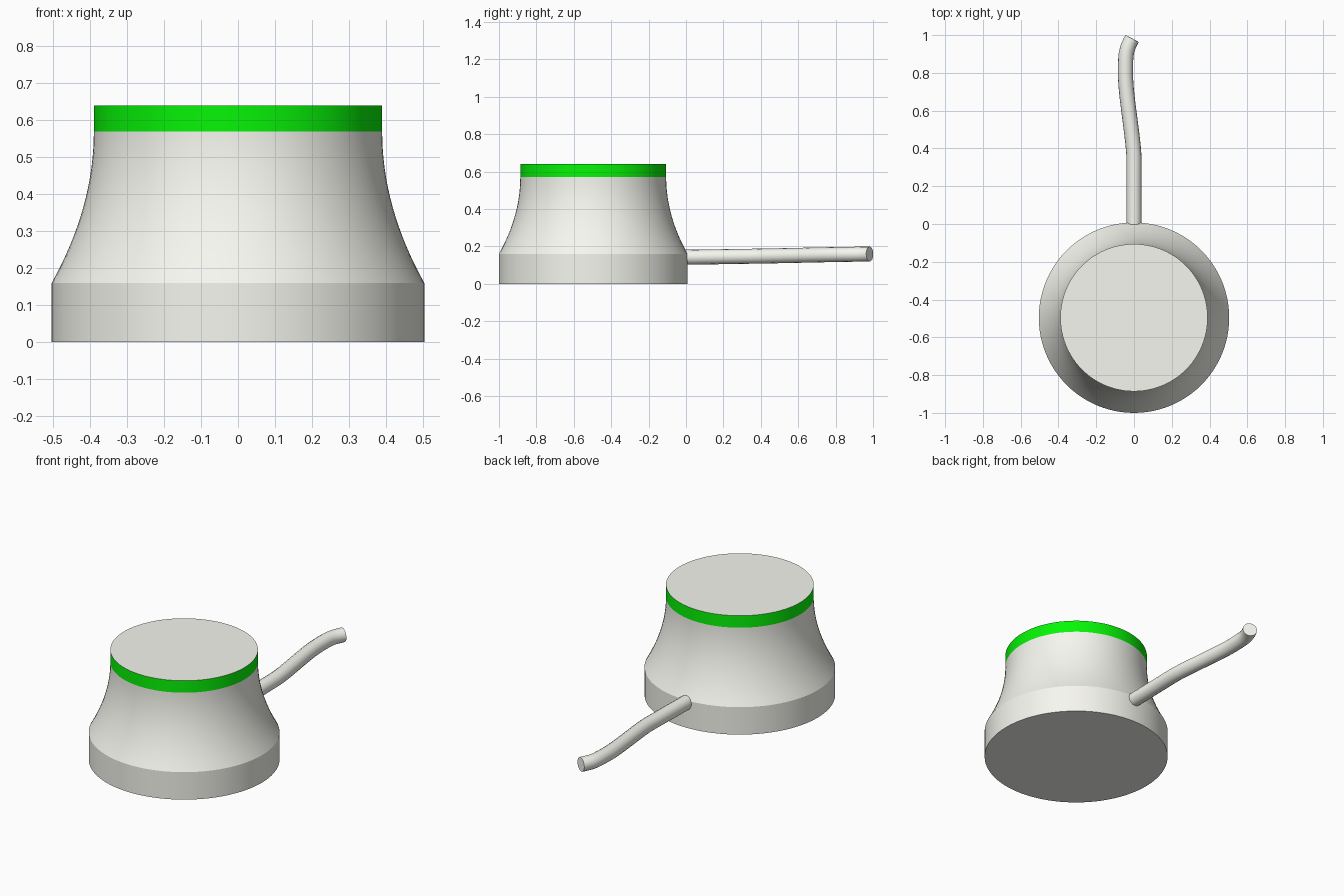
import bpy, bmesh, math
from mathutils import Vector

if "Cube" in bpy.data.objects:
    bpy.data.objects.remove(bpy.data.objects["Cube"])

CENTRE = Vector((0, -0.496, 0))
SIDES = 96


def material(name, colour):
    mat = bpy.data.materials.new(name)
    mat.diffuse_color = (*colour, 1)
    mat.use_nodes = True
    mat.node_tree.nodes["Principled BSDF"].inputs["Base Color"].default_value = mat.diffuse_color
    return mat


white = material("off_white", (0.93, 0.93, 0.87))
green = material("green", (0.002, 0.92, 0.002))


def finish(obj, mat, angle=20):
    obj.data.materials.clear()
    obj.data.materials.append(mat)
    bpy.ops.object.select_all(action='DESELECT')
    obj.select_set(True)
    bpy.context.view_layer.objects.active = obj
    bpy.ops.object.shade_smooth_by_angle(angle=math.radians(angle))


def lathe(name, profile, mat, cap_bottom=False, cap_top=False):
    """Spin (radius, z) points around the body axis."""
    bm = bmesh.new()
    rings = [[bm.verts.new((r * math.cos(2 * math.pi * i / SIDES),
                            r * math.sin(2 * math.pi * i / SIDES), z))
              for i in range(SIDES)] for r, z in profile]
    for low, high in zip(rings, rings[1:]):
        for i in range(SIDES):
            j = (i + 1) % SIDES
            bm.faces.new((low[i], low[j], high[j], high[i]))
    if cap_bottom:
        bm.faces.new(rings[0][::-1])
    if cap_top:
        bm.faces.new(rings[-1])
    mesh = bpy.data.meshes.new(name)
    bm.to_mesh(mesh)
    bm.free()
    obj = bpy.data.objects.new(name, mesh)
    obj.location = CENTRE
    bpy.context.collection.objects.link(obj)
    finish(obj, mat)


# Body: straight foot, then a concave flare up to the band
flare = [(0.39 + 0.114 * (1 - i / 16) ** 2, 0.16 + 0.41 * i / 16) for i in range(17)]
lathe("body", [(0.504, 0)] + flare, white, cap_bottom=True)

# Green band and the flat lid it surrounds
lathe("band", [(0.39, 0.57), (0.39, 0.64)], green)
lathe("lid", [(0.39, 0.64)], white, cap_top=True)

# Cable: round tube along a gentle S, rising slightly
path = [((0, -0.01, 0.142), (0, 0.1, 0)),
        ((0, 0.34, 0.147), (0, 0.1, 0.001)),
        ((-0.045, 0.79, 0.156), (0, 0.11, 0.002)),
        ((-0.010, 0.982, 0.159), (0.035, 0.065, 0.001))]
curve = bpy.data.curves.new("cable", 'CURVE')
curve.dimensions = '3D'
curve.bevel_depth = 0.04
curve.bevel_resolution = 6
curve.resolution_u = 12
curve.use_fill_caps = True
spline = curve.splines.new('BEZIER')
spline.bezier_points.add(len(path) - 1)
for p, (co, tangent) in zip(spline.bezier_points, path):
    p.handle_left_type = p.handle_right_type = 'FREE'
    p.co = co
    p.handle_left = Vector(co) - Vector(tangent)
    p.handle_right = Vector(co) + Vector(tangent)
cable = bpy.data.objects.new("cable", curve)
bpy.context.collection.objects.link(cable)
bpy.ops.object.select_all(action='DESELECT')
cable.select_set(True)
bpy.context.view_layer.objects.active = cable
bpy.ops.object.convert(target='MESH')
cable = bpy.context.view_layer.objects.active
# Weld the end caps to the tube
bm = bmesh.new()
bm.from_mesh(cable.data)
bmesh.ops.remove_doubles(bm, verts=bm.verts, dist=0.0005)
bmesh.ops.recalc_face_normals(bm, faces=bm.faces)
bm.to_mesh(cable.data)
bm.free()
finish(cable, white, 35)
